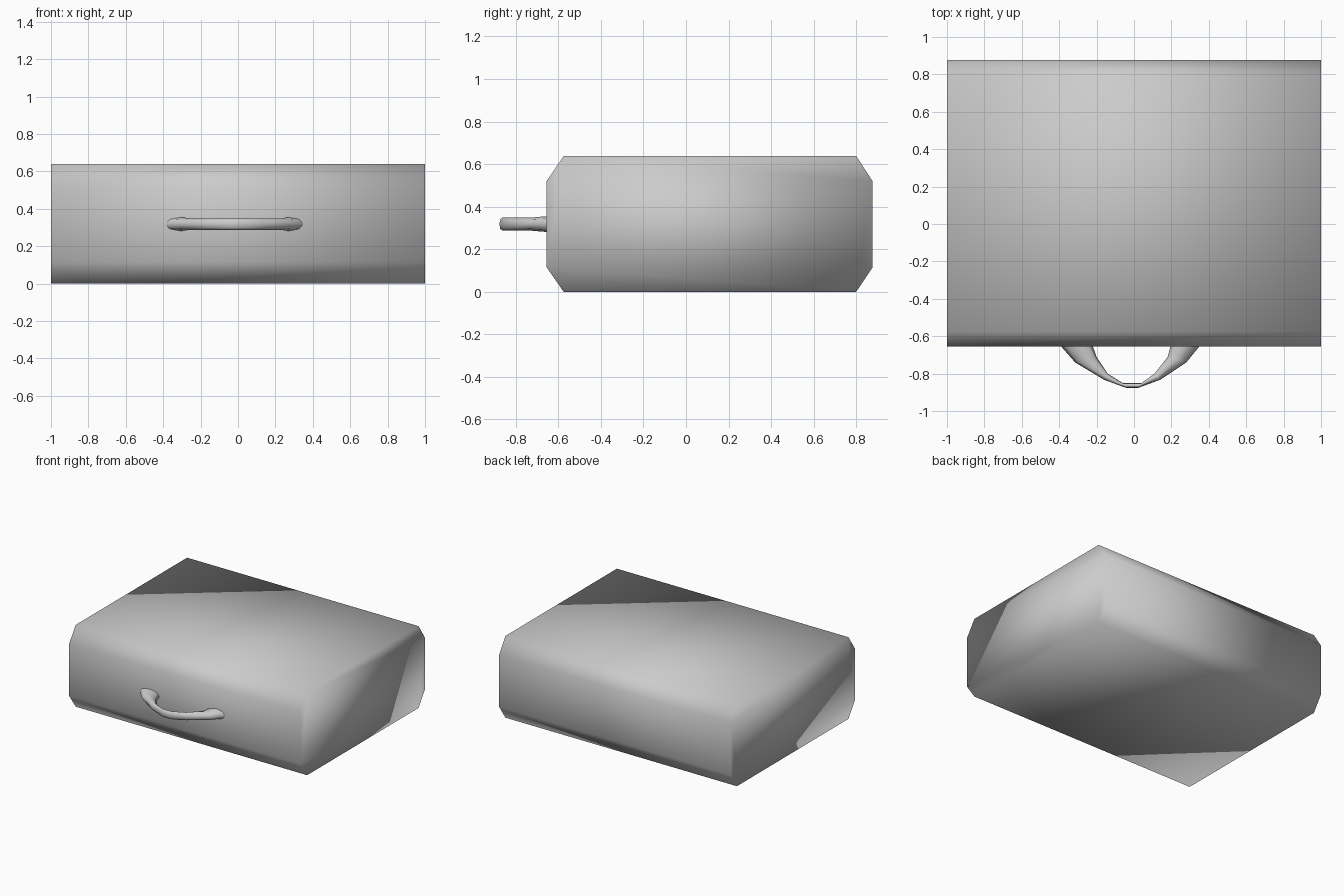
import bpy, bmesh, math
from mathutils import Vector

if "Cube" in bpy.data.objects:
    bpy.data.objects.remove(bpy.data.objects["Cube"])


def loft(name, rings, caps):
    """Skin a row of closed cross-sections into one smooth object."""
    bm = bmesh.new()
    loops = [[bm.verts.new(p) for p in ring] for ring in rings]
    n = len(loops[0])
    for a, b in zip(loops, loops[1:]):
        for i in range(n):
            j = (i + 1) % n
            bm.faces.new((a[i], a[j], b[j], b[i]))
    if caps:
        bm.faces.new(loops[0])
        bm.faces.new(loops[-1])
    bmesh.ops.recalc_face_normals(bm, faces=bm.faces)
    for f in bm.faces:
        f.smooth = True
    me = bpy.data.meshes.new(name)
    bm.to_mesh(me)
    bm.free()
    ob = bpy.data.objects.new(name, me)
    bpy.context.collection.objects.link(ob)
    return ob


# Case body: chamfered side profile swept across the width
profile = [(-0.575, 0), (0.80, 0), (0.877, 0.115), (0.877, 0.52),
           (0.80, 0.638), (-0.575, 0.638), (-0.655, 0.52), (-0.655, 0.115)]
loft("case_body", [[(x, y, z) for y, z in profile] for x in (-1, 1)], True)

# Handle: outer point, inner point and half height at each station
stations = [
    ((-0.39, -0.654), (-0.22, -0.654), 0.037),
    ((-0.315, -0.74), (-0.20, -0.71), 0.031),
    ((-0.16, -0.833), (-0.14, -0.80), 0.031),
    ((-0.04, -0.877), (-0.06, -0.85), 0.031),
    ((0.02, -0.877), (0.04, -0.85), 0.031),
    ((0.14, -0.833), (0.11, -0.80), 0.031),
    ((0.28, -0.74), (0.18, -0.71), 0.031),
    ((0.35, -0.654), (0.195, -0.654), 0.037),
]
SIDES = 8
rings = []
for outer, inner, half in stations:
    o, i = Vector((*outer, 0.318)), Vector((*inner, 0.318))
    mid, arm = (o + i) / 2, (o - i) / 2
    ring = []
    for k in range(SIDES):
        a = math.tau * k / SIDES
        ring.append(mid + arm * math.cos(a) + Vector((0, 0, half * math.sin(a))))
    rings.append(ring)
loft("carry_handle", rings, False)
